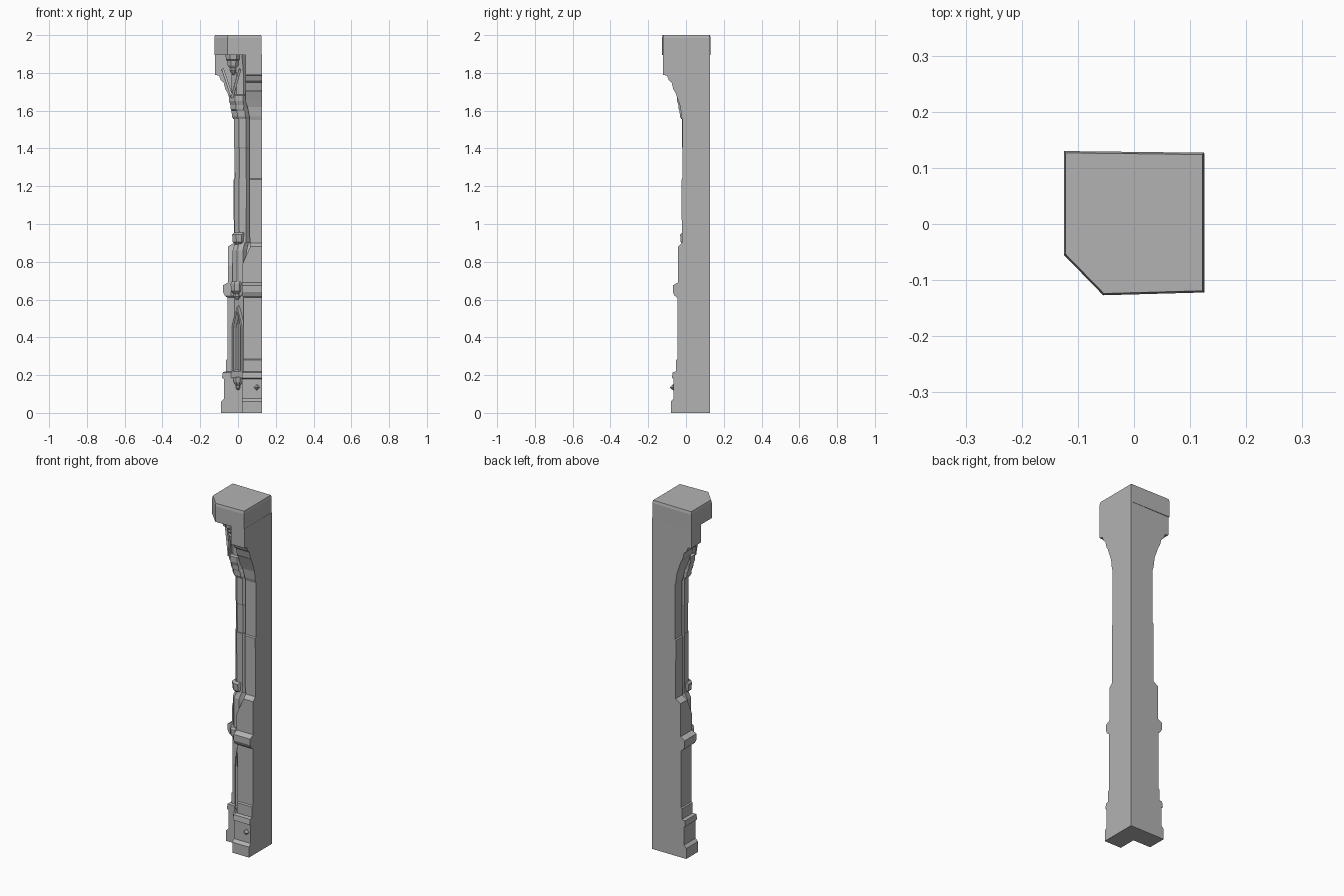
import bpy
import bmesh
from math import cos, sin, pi, sqrt
from mathutils import Vector

cube = bpy.data.objects.get("Cube")
if cube:
    bpy.data.objects.remove(cube, do_unlink=True)

BACK = 0.126
stone = bpy.data.materials.new("grey_stone")
stone.use_nodes = True
stone.diffuse_color = (0.45, 0.45, 0.45, 1)
stone.node_tree.nodes["Principled BSDF"].inputs["Base Color"].default_value = stone.diffuse_color


def finish(name, bm):
    bmesh.ops.recalc_face_normals(bm, faces=bm.faces)
    mesh = bpy.data.meshes.new(name)
    bm.to_mesh(mesh)
    bm.free()
    mesh.materials.append(stone)
    obj = bpy.data.objects.new(name, mesh)
    bpy.context.collection.objects.link(obj)
    return obj


def loft(name, rings, caps=True):
    """Skin a list of closed loops that share a point count."""
    bm = bmesh.new()
    loops = [[bm.verts.new(p) for p in ring] for ring in rings]
    for low, high in zip(loops, loops[1:]):
        for i in range(len(low)):
            j = (i + 1) % len(low)
            bm.faces.new((low[i], low[j], high[j], high[i]))
    if caps:
        bm.faces.new(loops[0])
        bm.faces.new(loops[-1])
    return finish(name, bm)


def corner_ring(z, reach, notch):
    """L-shaped outline: two arms with a square notch between them."""
    rx = reach + (0.01 if z < 0.9 else 0)
    return [(BACK, BACK, z), (-rx, BACK, z), (-rx, notch, z),
            (notch, notch, z), (notch, -reach, z), (BACK, -reach, z)]


def column(name, steps):
    """Eight-sided turned part on the diagonal: (height, centre, apothem)."""
    rings = []
    for z, c, a in steps:
        r = a / cos(pi / 8)
        angles = [(i + 0.5) * pi / 4 for i in range(8)]
        rings.append([(c + r * cos(t), c + r * sin(t), z) for t in angles])
    return loft(name, rings)


def wedge(name, z0, z1, offset, half):
    """Diagonal slab filling the notch between the arms."""
    s = offset / 2
    plan = [(s - half, s + half), (s + half, s - half), (0.05, 0.05)]
    return loft(name, [[(x, y, z) for x, y in plan] for z in (z0, z1)])


def on_diagonal(u, out, z):
    return Vector(((u - out) / sqrt(2), (-u - out) / sqrt(2), z))


def bar(name, start, end, size):
    """Square rib running between two points."""
    axis = (end - start).normalized()
    side = axis.cross(Vector((1, 1, 0))).normalized() * size
    up = axis.cross(side)
    return loft(name, [[p + side, p + up, p - side, p - up] for p in (start, end)])


# Main pier: height, reach of both arms, notch position
pier = [
    (0, .08, .02), (.06, .08, .02), (.075, .065, .02), (.18, .065, .02),
    (.185, .075, .02), (.215, .07, .02), (.22, .053, .03), (.28, .053, .03),
    (.285, .046, .03), (.61, .046, .03), (.62, .06, .02), (.64, .07, .02),
    (.675, .07, .02), (.69, .043, .02), (.78, .043, .02), (.88, .043, .065),
    (.9, .022, .065), (.95, .022, .06), (1.235, .024, .06), (1.24, .018, .06),
    (1.55, .018, .06), (1.57, .024, .06), (1.62, .03, .05), (1.65, .04, .04),
    (1.7, .058, .04), (1.71, .066, .04), (1.75, .076, .04), (1.76, .09, .04),
    (1.785, .1, .04), (1.79, .122, .04), (1.9, .122, .04)]
loft("pier", [corner_ring(*row) for row in pier])

# Top block with its cut corner
plan = [(-.125, .13), (.125, .127), (.125, -.122), (-.055, -.127), (-.125, -.055)]
loft("top_block", [[(x * k, y * k, z) for x, y in plan]
                   for z, k in ((1.895, 1), (1.985, 1), (2, .975))])

# Lower niche, standing in the notch
wedge("niche_panel", .2, .62, .012, .036)
wedge("niche_sill", .185, .215, -.016, .033)
wedge("ledge_corner", .62, .68, -.016, .033)


def lancet(half, foot, spring, tip, out):
    pts = [(-half, foot), (-half, spring), (-half * .55, (spring + tip) / 2), (0, tip),
           (half * .55, (spring + tip) / 2), (half, spring), (half, foot)]
    return [on_diagonal(u, out, z) for u, z in pts]


loft("niche_moulding", [lancet(.041, .21, .46, .57, -.01), lancet(.037, .21, .46, .56, .008),
                        lancet(.027, .22, .45, .54, .008), lancet(.022, .23, .45, .52, -.01)],
     caps=False)
bar("niche_mullion", on_diagonal(0, -.008, .21), on_diagonal(0, -.008, .5), .008)

# Pendants under each stage
column("lower_pendant", [(.12, 0, .004), (.135, 0, .012), (.145, 0, .011),
                         (.16, 0, .022), (.19, 0, .026)])
column("ledge_pendant", [(.6, -.005, .006), (.615, -.005, .018), (.63, -.005, .018),
                         (.645, -.005, .032), (.685, -.005, .034), (.695, -.005, .028)])

# Middle colonnette and its collar
column("middle_colonnette", [(.68, .01, .038), (.86, .01, .038), (.9, .02, .036)])
column("collar", [(.86, .005, .008), (.88, .005, .02), (.89, .005, .018),
                  (.905, .005, .033), (.945, .005, .036), (.955, .015, .036)])

# Upper shaft in two drums
column("shaft_lower", [(.9, .025, .044), (1.24, .025, .046)])
column("shaft_upper", [(1.24, .025, .042), (1.4, .025, .043), (1.405, .025, .045),
                       (1.58, .025, .045)])

# Capital flaring towards the top block
column("capital", [(1.555, .022, .046), (1.57, .018, .05), (1.6, .016, .05),
                   (1.605, .01, .048), (1.63, .01, .05), (1.65, .005, .052),
                   (1.68, .005, .052), (1.685, .01, .045), (1.8, .01, .045),
                   (1.9, 0, .05)])
column("upper_pendant", [(1.79, -.025, .006), (1.815, -.025, .02), (1.825, -.025, .018),
                         (1.84, -.025, .03), (1.865, -.025, .033), (1.87, -.025, .038),
                         (1.9, -.025, .042)])

# Ribs spreading from the capital to the arms
for side, label in ((-1, "left"), (1, "right")):
    bar("rib_" + label, on_diagonal(0, .045, 1.67), on_diagonal(side * .065, .05, 1.82), .009)

# Pointed stud on the front of the base
stud = []
for y, r in ((-.05, .012), (-.068, .017), (-.085, .001)):
    stud.append([(.1 + r * cos(i * pi / 2), y, .135 + r * sin(i * pi / 2)) for i in range(4)])
loft("base_stud", stud)
